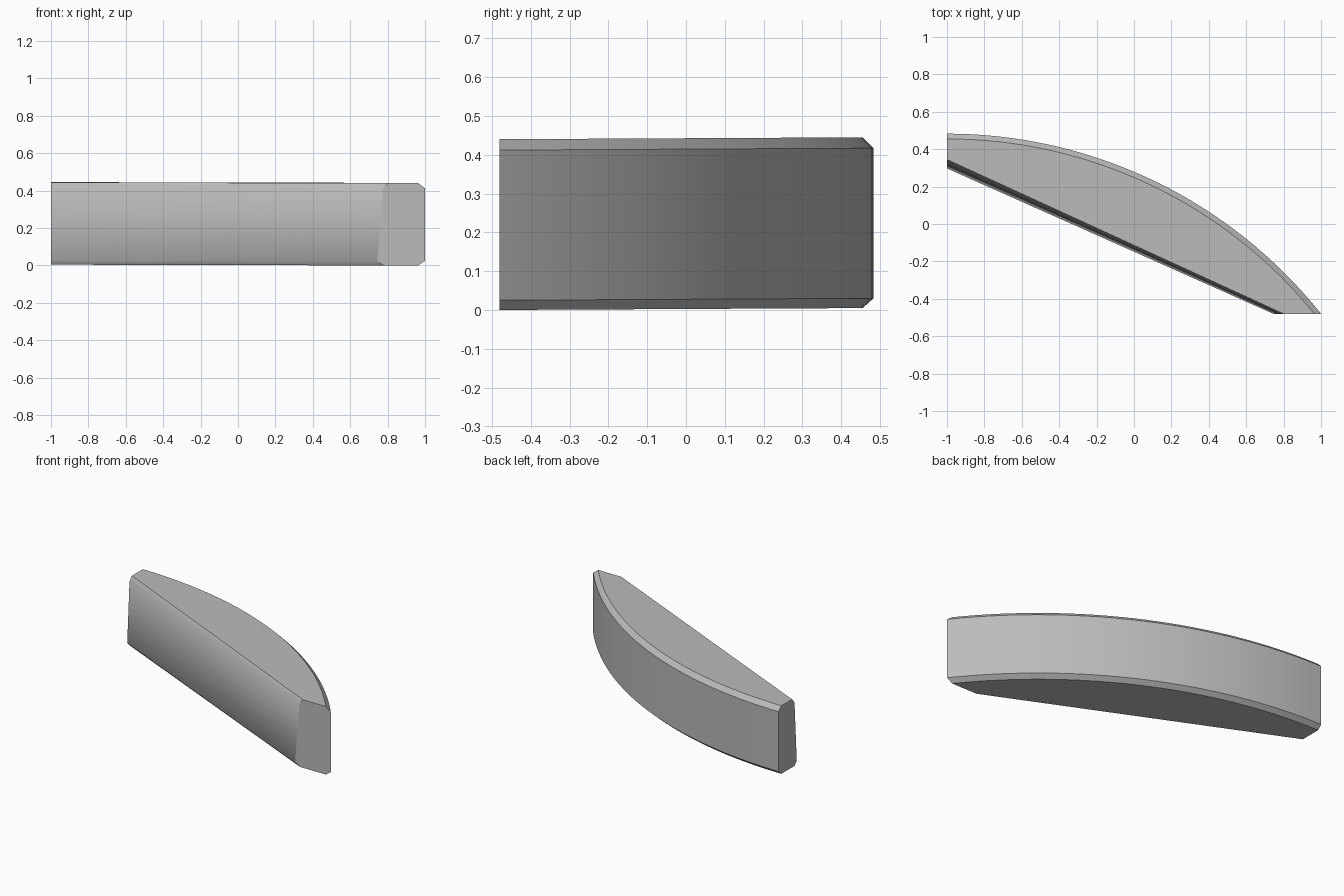
import bpy, bmesh, math

cube = bpy.data.objects.get("Cube")
if cube:
    bpy.data.objects.remove(cube, do_unlink=True)

# Single grey material
grey = bpy.data.materials.new("plain_grey")
grey.use_nodes = True
colour = (0.5, 0.5, 0.5, 1)
grey.diffuse_color = colour
grey.node_tree.nodes["Principled BSDF"].inputs["Base Color"].default_value = colour

LEFT, FRONT, BACK = -1.0, -0.48, 0.483
RADIUS = 2.558
CENTRE_Y = BACK - RADIUS
STEPS = 32


def outline(inset, chord_x, chord_y):
    """Arc from the left end to the front end, closed by the straight chord."""
    r = RADIUS - inset
    end = math.acos((FRONT - CENTRE_Y) / r)
    pts = []
    for i in range(STEPS + 1):
        a = end * i / STEPS
        pts.append((LEFT + r * math.sin(a), CENTRE_Y + r * math.cos(a)))
    return pts + [(chord_x, FRONT), (LEFT, chord_y)]


# Height, arc inset, and the chord's two ends for each level
levels = [
    (0.0, 0.028, 0.78, 0.32),
    (0.025, 0.0, 0.745, 0.297),
    (0.412, 0.0, 0.775, 0.32),
    (0.44, 0.028, 0.80, 0.345),
]

# Stack the outlines with a very slight rise towards the back
bm = bmesh.new()
rings = []
for z, inset, cx, cy in levels:
    rings.append([bm.verts.new((x, y, z + 0.0025 * (1 + y / BACK)))
                  for x, y in outline(inset, cx, cy)])
for low, high in zip(rings, rings[1:]):
    n = len(low)
    for i in range(n):
        j = (i + 1) % n
        bm.faces.new((low[i], low[j], high[j], high[i]))
bm.faces.new(rings[0][::-1])
bm.faces.new(rings[-1])
bmesh.ops.recalc_face_normals(bm, faces=bm.faces)
bm.normal_update()


def on_chord(face):
    return face.normal.x < -0.15 and face.normal.y < -0.15


# Smooth arc and softly blended chord; every other edge stays crisp
for face in bm.faces:
    face.smooth = True
for edge in bm.edges:
    blended = all(on_chord(f) for f in edge.link_faces)
    edge.smooth = blended or edge.calc_face_angle() < math.radians(20)

mesh = bpy.data.meshes.new("curved_wedge")
bm.to_mesh(mesh)
bm.free()
mesh.materials.append(grey)
wedge = bpy.data.objects.new("curved_wedge", mesh)
bpy.context.collection.objects.link(wedge)
